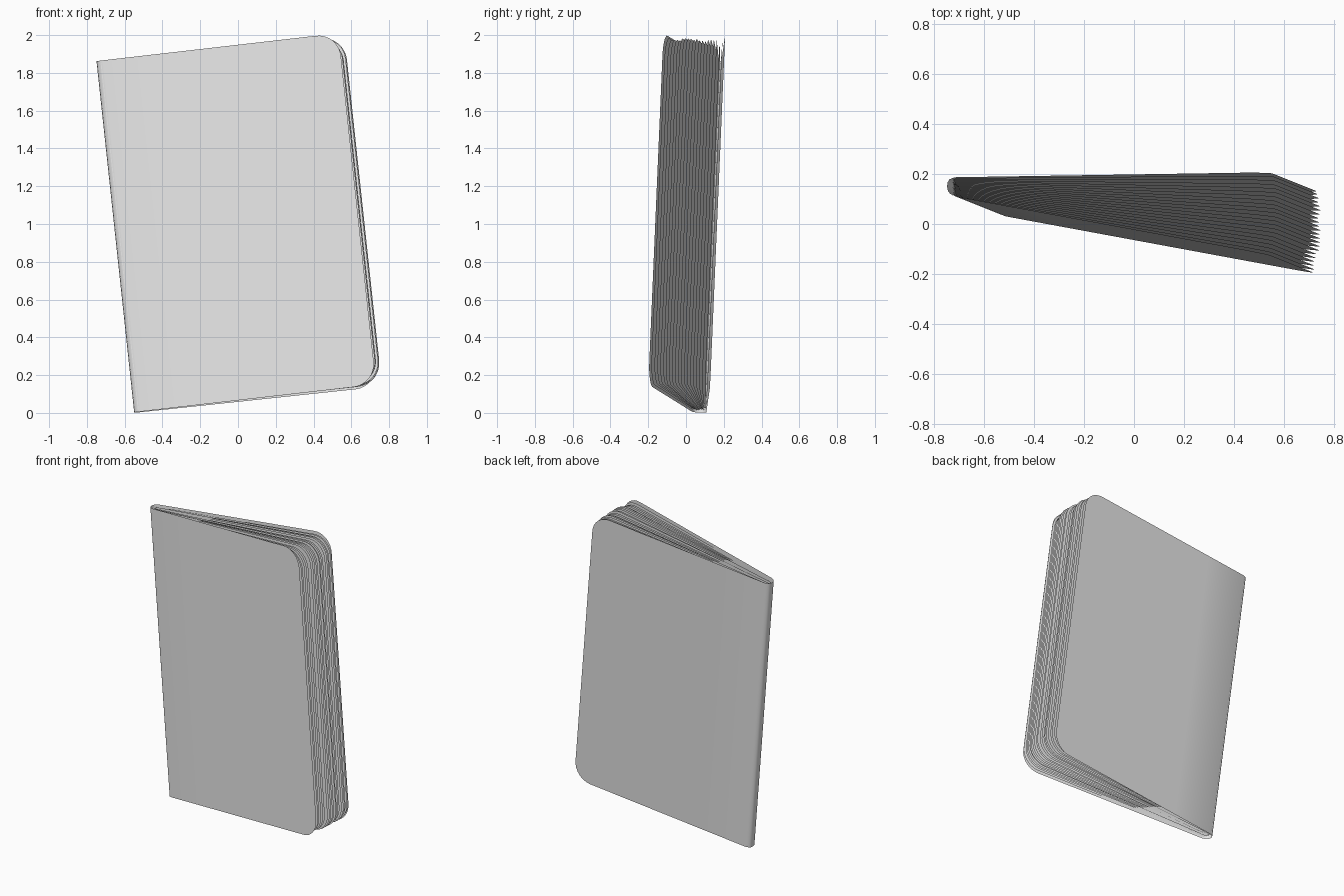
import bpy
import bmesh
import math
import random
from mathutils import Vector

random.seed(4)
cube = bpy.data.objects.get("Cube")
if cube:
    bpy.data.objects.remove(cube, do_unlink=True)

# Leaning frame of the booklet: height runs up the spine, width towards the open edge
ORIGIN = Vector((-0.55, 0.107, 0.0))
UP = Vector((-0.2, 0.08, 1.865)).normalized()
ACROSS = Vector((1.0, 0.016, 0.11))
ACROSS = (ACROSS - UP * ACROSS.dot(UP)).normalized()
BACK = UP.cross(ACROSS)
HEIGHT = 1.872
CORNER = 0.12
PAGES = 20

grey = bpy.data.materials.new("plain_grey")
grey.use_nodes = True
grey.diffuse_color = (0.8, 0.8, 0.8, 1)
grey.node_tree.nodes["Principled BSDF"].inputs["Base Color"].default_value = (0.8, 0.8, 0.8, 1)


def leaf(t, start, trim=0.0):
    """Columns (across, depth, end inset) of one leaf; t runs from back to front."""
    tip = 1.30 + 0.07 * t - 0.085 * t * t - trim
    flat = tip - CORNER
    columns = [(start + (flat - start) * i / 4, 0.0) for i in range(4)]
    for i in range(9):
        a = math.radians(90) * i / 8
        columns.append((flat + CORNER * math.sin(a), CORNER * (1 - math.cos(a))))
    return [(u, -t * (0.07 + 0.2 * u), inset) for u, inset in columns]


def sheet(name, columns, thickness, low=0.0, high=0.0):
    """Sweep the columns into a thin solid sheet with rounded outer corners."""
    bm = bmesh.new()
    rows = []
    for u, n, inset in columns:
        base = ORIGIN + ACROSS * u + BACK * n
        ends = (low + inset, HEIGHT - high - inset)
        rows.append([bm.verts.new(base + UP * h) for h in ends])
    for a, b in zip(rows, rows[1:]):
        bm.faces.new((a[0], b[0], b[1], a[1]))
    bmesh.ops.solidify(bm, geom=bm.faces[:], thickness=thickness)
    bmesh.ops.recalc_face_normals(bm, faces=bm.faces[:])
    mesh = bpy.data.meshes.new(name)
    bm.to_mesh(mesh)
    bm.free()
    mesh.materials.append(grey)
    obj = bpy.data.objects.new(name, mesh)
    bpy.context.collection.objects.link(obj)
    bpy.ops.object.select_all(action='DESELECT')
    obj.select_set(True)
    bpy.context.view_layer.objects.active = obj
    bpy.ops.object.shade_smooth_by_angle(angle=math.radians(35))
    return obj


# Cover: back board, rounded spine and front board in one wrap
spine = [(0.01, -0.008, 0), (0.002, -0.02, 0), (0, -0.037, 0),
         (0.003, -0.054, 0), (0.012, -0.066, 0)]
sheet("cover", leaf(0, 0.03)[::-1] + spine + leaf(1, 0.035), 0.01)

# Pages fanned between the two boards
for i in range(PAGES):
    t = (i + 0.8) / (PAGES + 0.6)
    slip = random.uniform(0.0, 0.012)
    sheet(f"page_{i + 1}", leaf(t, 0.02, slip - 0.006), 0.006,
          low=0.01 + slip / 2, high=0.012 + slip)
